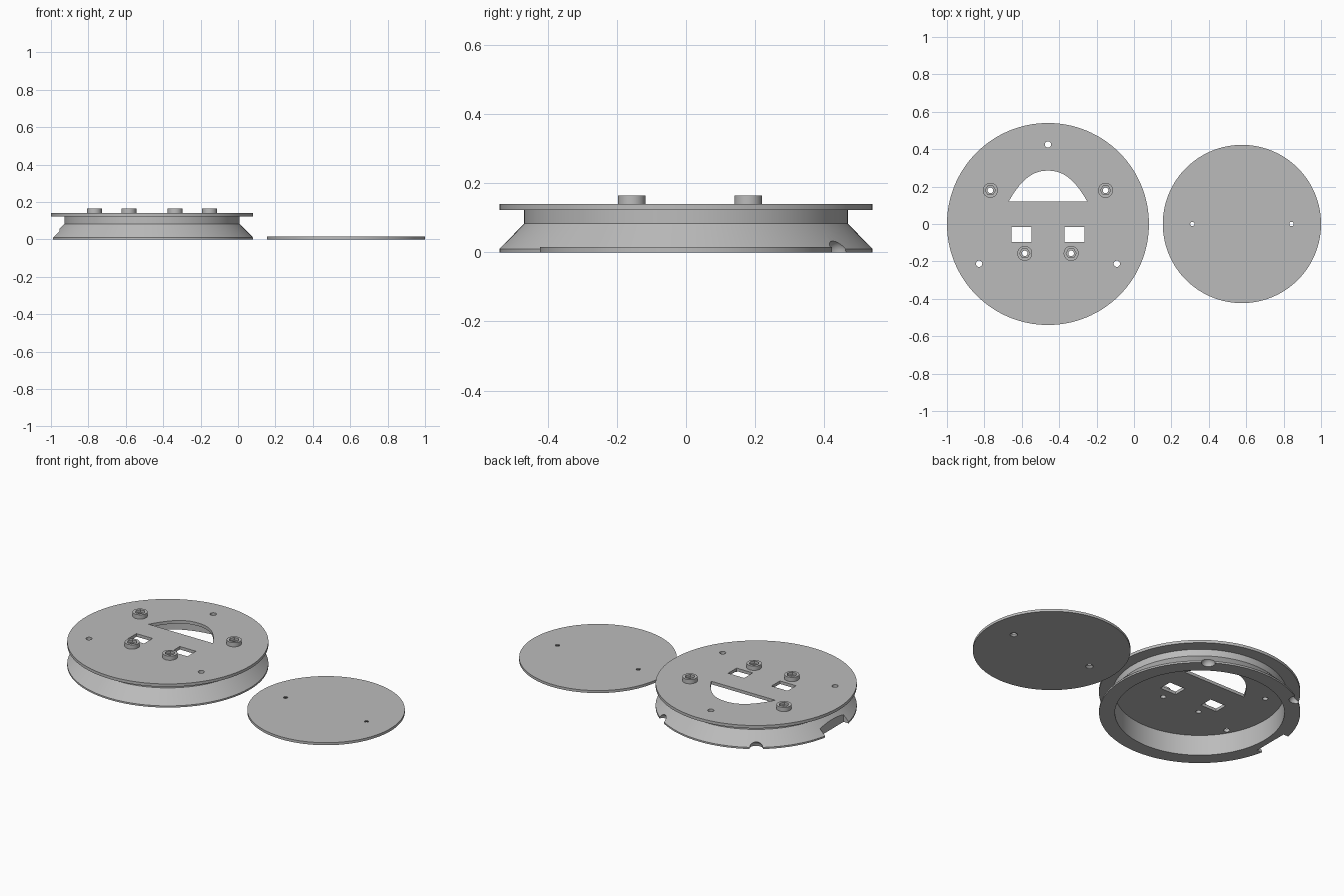
import bpy, bmesh, math
from mathutils import Vector

if "Cube" in bpy.data.objects:
    bpy.data.objects.remove(bpy.data.objects["Cube"])

grey = bpy.data.materials.new("plain_grey")
grey.diffuse_color = (0.5, 0.5, 0.5, 1)
grey.use_nodes = True
grey.node_tree.nodes["Principled BSDF"].inputs["Base Color"].default_value = grey.diffuse_color
CX = -0.46          # centre of the base housing
LX = 0.577          # centre of the loose cover disc


def finish(name, bm):
    bmesh.ops.recalc_face_normals(bm, faces=bm.faces)
    me = bpy.data.meshes.new(name)
    bm.to_mesh(me)
    bm.free()
    me.materials.append(grey)
    ob = bpy.data.objects.new(name, me)
    bpy.context.collection.objects.link(ob)
    return ob


def lathe(name, profile, x, y=0, n=128):
    """Closed solid of revolution; points on the axis merge to a pole."""
    bm = bmesh.new()
    vs = [bm.verts.new((x + r, y, z)) for r, z in profile]
    es = [bm.edges.new((a, b)) for a, b in zip(vs, vs[1:])]
    bmesh.ops.spin(bm, geom=vs + es, cent=(x, y, 0), axis=(0, 0, 1),
                   angle=2 * math.pi, steps=n, use_merge=False)
    bmesh.ops.remove_doubles(bm, verts=bm.verts, dist=1e-5)
    return finish(name, bm)


def prism(name, pts, z0, z1):
    bm = bmesh.new()
    f = bm.faces.new([bm.verts.new((x, y, z0)) for x, y in pts])
    g = bmesh.ops.extrude_face_region(bm, geom=[f])["geom"]
    bmesh.ops.translate(bm, vec=(0, 0, z1 - z0),
                        verts=[v for v in g if isinstance(v, bmesh.types.BMVert)])
    return finish(name, bm)


def ring(x, y, r, n):
    return [(x + r * math.cos(2 * math.pi * i / n),
             y + r * math.sin(2 * math.pi * i / n)) for i in range(n)]


def box(x0, x1, y0, y1):
    return [(x0, y0), (x1, y0), (x1, y1), (x0, y1)]


def select(ob):
    bpy.ops.object.select_all(action="DESELECT")
    ob.select_set(True)
    bpy.context.view_layer.objects.active = ob


def cut(ob, cutters):
    select(ob)
    for c in cutters:
        m = ob.modifiers.new("cut", "BOOLEAN")
        m.operation, m.solver, m.object = "DIFFERENCE", "EXACT", c
        bpy.ops.object.modifier_apply(modifier=m.name)
        bpy.data.objects.remove(c)


def smooth(ob):
    select(ob)
    bpy.ops.object.shade_smooth_by_angle(angle=math.radians(30))


# Housing: grooved rim with a hollow underside and a thin top plate
housing = lathe("housing", [(0, 0.122), (0.455, 0.122), (0.455, 0), (0.54, 0),
                            (0.54, 0.01), (0.468, 0.083), (0.468, 0.123),
                            (0.54, 0.123), (0.54, 0.14), (0, 0.14)], CX)
cutters = []

# Arched opening with a flat front edge
arch = []
for i in range(33):
    t = 1 - i / 16
    arch.append((CX + 0.21 * t, 0.12 + 0.165 * (1 - abs(t) ** 2.3)))
cutters.append(prism("arch_cutter", arch, 0.1, 0.2))

# Two rectangular windows
for s in (-1, 1):
    x = CX + s * 0.142
    cutters.append(prism("window_cutter", box(x - 0.053, x + 0.053, -0.095, -0.015), 0.1, 0.2))

# Three screw holes in the plate
for a in (90, 210, 330):
    a = math.radians(a)
    cutters.append(prism("screw_cutter", ring(CX + 0.425 * math.cos(a), 0.425 * math.sin(a),
                                              0.017, 24), 0.1, 0.2))

# Round finger notches in the back of the rim
for a in (55, 125):
    a = math.radians(a)
    bm = bmesh.new()
    bmesh.ops.create_uvsphere(bm, u_segments=32, v_segments=16, radius=0.037)
    bmesh.ops.translate(bm, verts=bm.verts,
                        vec=Vector((CX + 0.535 * math.cos(a), 0.535 * math.sin(a), 0)))
    cutters.append(finish("notch_cutter", bm))

# Flat notch in the left side of the rim
cutters.append(prism("side_cutter", box(CX - 0.6, CX - 0.495, -0.11, 0.11), -0.05, 0.1))

# Bosses with a hexagonal pocket and a through hole
for i, (dx, y) in enumerate([(0.308, 0.18), (0.124, -0.157)]):
    for s in (-1, 1):
        x = CX + s * dx
        boss = prism("boss", ring(x, y, 0.04, 48), 0.139, 0.165)
        cut(boss, [prism("hex_cutter", ring(x, y, 0.027, 6), 0.15, 0.2),
                   prism("bore_cutter", ring(x, y, 0.015, 24), 0.1, 0.2)])
        smooth(boss)
        cutters.append(prism("bore_cutter", ring(x, y, 0.015, 24), 0.1, 0.2))
cut(housing, cutters)
smooth(housing)

# Loose cover disc with two countersunk holes
cover = lathe("cover_disc", [(0, 0), (0.423, 0), (0.423, 0.015), (0, 0.015)], LX)
cut(cover, [lathe("countersink_cutter", [(0, -0.01), (0.021, -0.01), (0.021, 0.002),
                                         (0.012, 0.011), (0.012, 0.03), (0, 0.03)],
                  LX + s * 0.265, 0, 24) for s in (-1, 1)])
smooth(cover)
